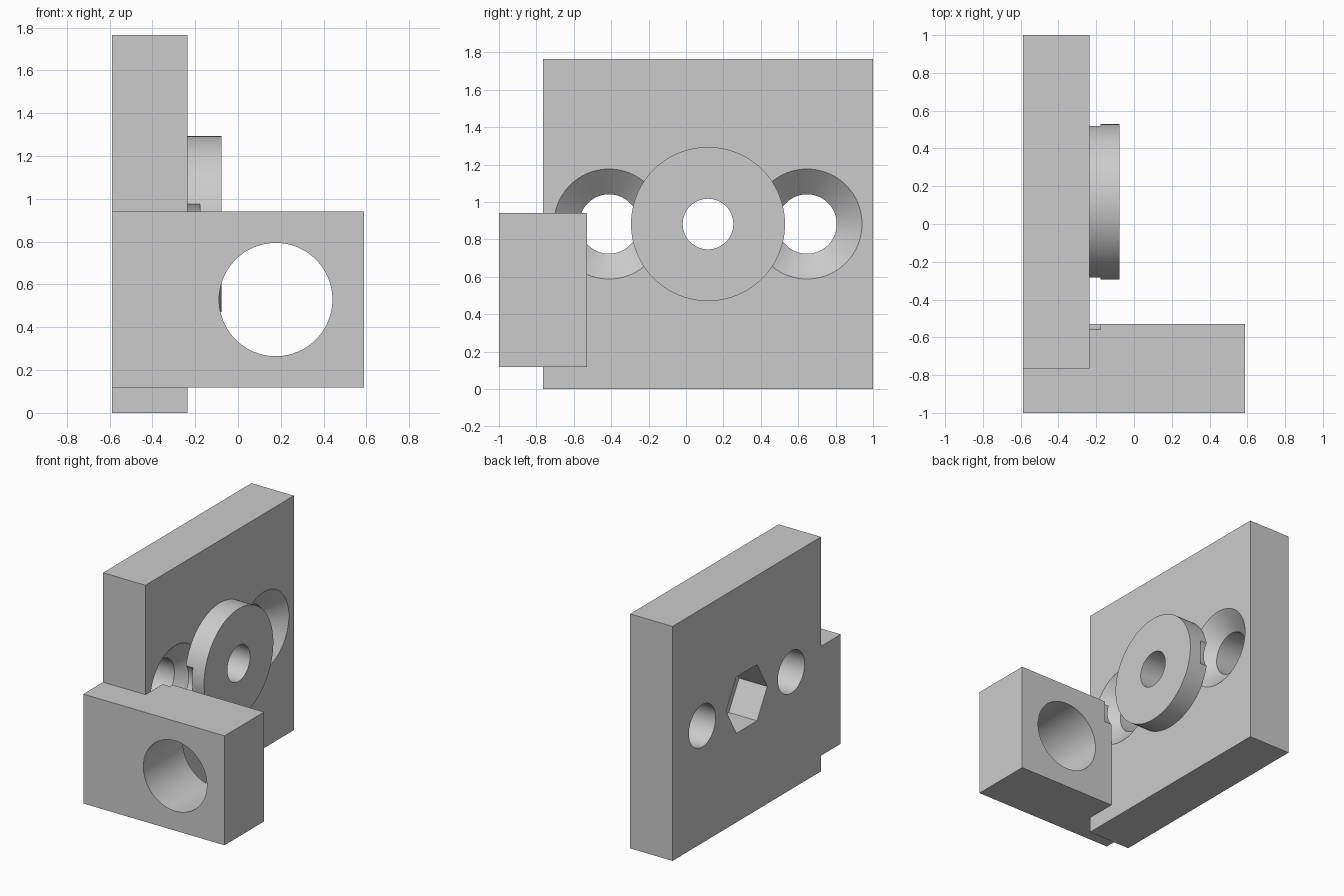
import bpy
import bmesh
import math

cube = bpy.data.objects.get("Cube")
if cube:
    bpy.data.objects.remove(cube, do_unlink=True)

UNIT = 2 / 17      # design grid step; the bracket is 17 steps long
ROUND = 96

grey = bpy.data.materials.new("plain_grey")
grey.use_nodes = True
colour = (0.6, 0.6, 0.6, 1)
grey.diffuse_color = colour
grey.node_tree.nodes["Principled BSDF"].inputs["Base Color"].default_value = colour


def finish(name, bm):
    bmesh.ops.recalc_face_normals(bm, faces=bm.faces)
    mesh = bpy.data.meshes.new(name)
    bm.to_mesh(mesh)
    bm.free()
    mesh.materials.append(grey)
    obj = bpy.data.objects.new(name, mesh)
    bpy.context.scene.collection.objects.link(obj)
    return obj


def box(name, low, high):
    bm = bmesh.new()
    bmesh.ops.create_cube(bm, size=1)
    for v in bm.verts:
        v.co = [h if c > 0 else l for c, l, h in zip(v.co, low, high)]
    return finish(name, bm)


def turned(name, axis, centre, stations, sides=ROUND):
    """Solid of (position, radius) rings along x or y; centre is the other two coordinates."""
    bm = bmesh.new()
    rings = []
    for pos, radius in stations:
        ring = []
        for i in range(sides):
            a = math.tau * i / sides
            p = centre[0] + radius * math.cos(a)
            q = centre[1] + radius * math.sin(a)
            ring.append(bm.verts.new((pos, p, q) if axis == "x" else (p, pos, q)))
        rings.append(ring)
    for r, s in zip(rings, rings[1:]):
        for i in range(sides):
            j = (i + 1) % sides
            bm.faces.new((r[i], r[j], s[j], s[i]))
    bm.faces.new(rings[0])
    bm.faces.new(rings[-1])
    return finish(name, bm)


def combine(target, tool, operation):
    mod = target.modifiers.new(tool.name, "BOOLEAN")
    mod.operation = operation
    mod.solver = "EXACT"
    mod.object = tool
    bpy.context.view_layer.objects.active = target
    bpy.ops.object.modifier_apply(modifier=mod.name)
    bpy.data.objects.remove(tool, do_unlink=True)


# Upright plate, side block and round boss joined into one solid
bracket = box("mounting_bracket", (-5, -6.5, 0), (-2, 8.5, 15))
combine(bracket, box("side_block", (-5, -8.5, 1), (5, -4.5, 8)), "UNION")
boss_centre = (1, 7.5)
combine(bracket, turned("round_boss", "x", boss_centre, [(-3, 3.5), (-0.65, 3.5)]), "UNION")

# Countersunk screw holes either side of the boss, nicking the boss and block
for side in (-1, 1):
    hole = turned("screw_hole", "x", (1 + 4.5 * side, 7.5),
                  [(-6, 1.35), (-3, 1.35), (-2, 2.5), (-2, 1.35), (-1.5, 1.35)])
    combine(bracket, hole, "DIFFERENCE")

# Bolt bore with a hexagonal nut pocket at the rear of the plate
combine(bracket, turned("bolt_bore", "x", boss_centre, [(-4, 1.15), (1, 1.15)]), "DIFFERENCE")
combine(bracket, turned("nut_pocket", "x", boss_centre, [(-6, 2.08), (-3, 2.08)], 6), "DIFFERENCE")

# Large rod hole through the block
combine(bracket, turned("rod_hole", "y", (1.5, 4.5), [(-9, 2.25), (-4, 2.25)]), "DIFFERENCE")

# Scale to final size and smooth the round walls
for v in bracket.data.vertices:
    v.co *= UNIT
bpy.ops.object.select_all(action="DESELECT")
bracket.select_set(True)
bpy.context.view_layer.objects.active = bracket
bpy.ops.object.shade_smooth_by_angle(angle=math.radians(30))
